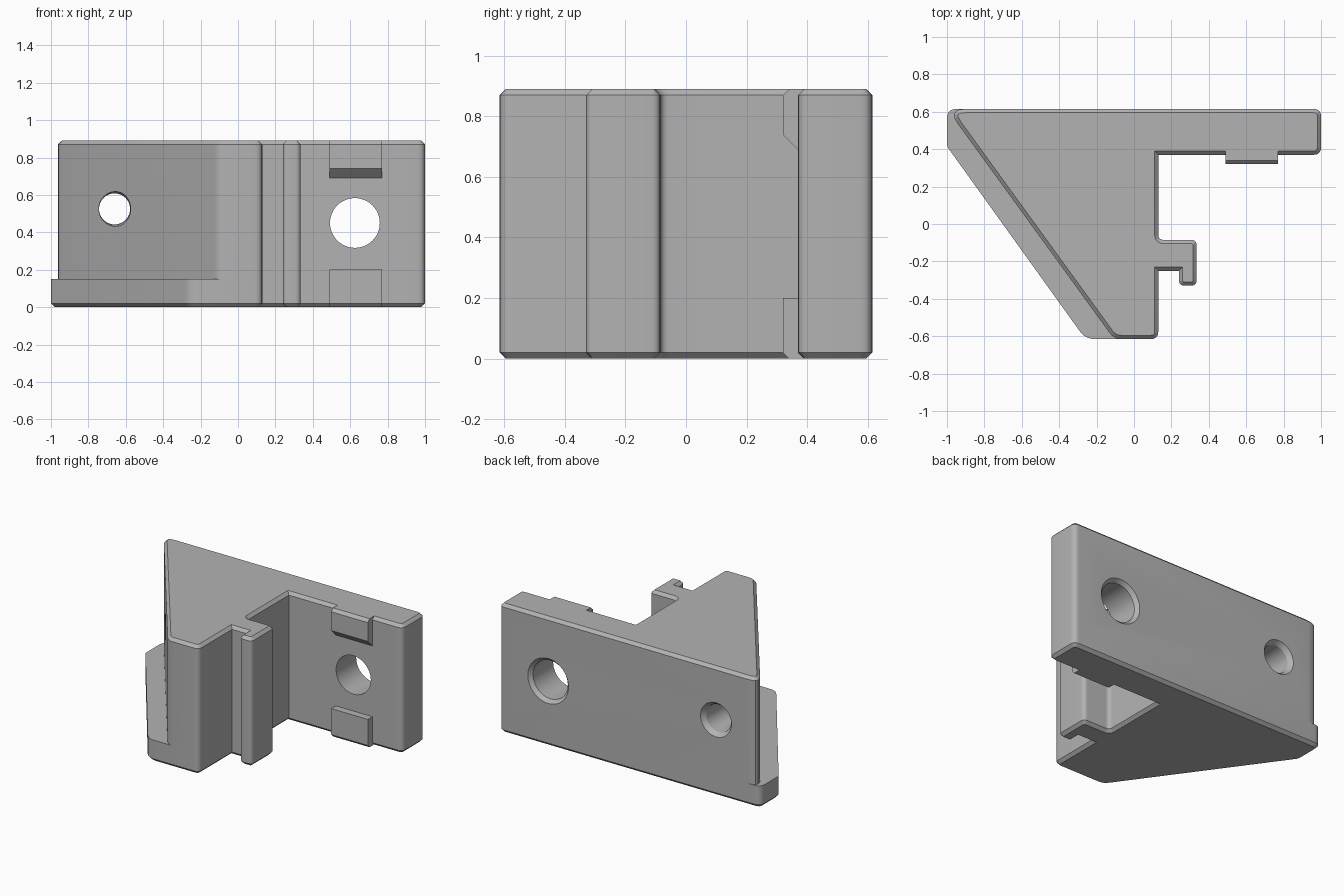
import bpy, bmesh, math
from mathutils import Vector

cube = bpy.data.objects.get("Cube")
if cube:
    bpy.data.objects.remove(cube)

grey = bpy.data.materials.new("mid grey")
grey.use_nodes = True
colour = (0.45, 0.45, 0.45, 1)
grey.diffuse_color = colour
grey.node_tree.nodes["Principled BSDF"].inputs["Base Color"].default_value = colour

HEIGHT, LEDGE, BACK, FRONT, CHAMFER = 0.89, 0.15, 0.615, -0.615, 0.02


def add_object(name, bm):
    bmesh.ops.recalc_face_normals(bm, faces=bm.faces)
    mesh = bpy.data.meshes.new(name)
    bm.to_mesh(mesh)
    bm.free()
    mesh.materials.append(grey)
    obj = bpy.data.objects.new(name, mesh)
    bpy.context.collection.objects.link(obj)
    return obj


def rounded(corners, steps=5):
    """Outline from (x, y, rounding) corners."""
    points = []
    for i, (x, y, r) in enumerate(corners):
        c = Vector((x, y))
        if r == 0:
            points.append(c)
            continue
        before = Vector(corners[i - 1][:2])
        after = Vector(corners[(i + 1) % len(corners)][:2])
        a = c + (before - c).normalized() * r
        b = c + (after - c).normalized() * r
        for k in range(steps + 1):
            t = k / steps
            points.append(a * (1 - t) ** 2 + c * 2 * t * (1 - t) + b * t * t)
    return points


def slab(name, corners, z_plain, z_chamfered):
    """Prism whose far cap has a chamfered rim."""
    sign = 1 if z_chamfered > z_plain else -1
    z_rim = z_chamfered - sign * CHAMFER
    bm = bmesh.new()
    outline = rounded(corners)
    rings = [[bm.verts.new((p.x, p.y, z)) for p in outline] for z in (z_plain, z_rim)]
    bm.faces.new(rings[0])
    cap = bm.faces.new(rings[1])
    n = len(outline)
    for i in range(n):
        j = (i + 1) % n
        bm.faces.new((rings[0][i], rings[0][j], rings[1][j], rings[1][i]))
    bmesh.ops.recalc_face_normals(bm, faces=bm.faces)
    bmesh.ops.inset_region(bm, faces=[cap], thickness=CHAMFER, depth=CHAMFER,
                           use_even_offset=True, use_boundary=True)
    return add_object(name, bm)


def lug(name, profile, x0, x1):
    """Side profile in (y, z) swept across x."""
    bm = bmesh.new()
    face = bm.faces.new([bm.verts.new((x0, y, z)) for y, z in profile])
    moved = bmesh.ops.extrude_face_region(bm, geom=[face])["geom"]
    verts = [v for v in moved if isinstance(v, bmesh.types.BMVert)]
    bmesh.ops.translate(bm, verts=verts, vec=(x1 - x0, 0, 0))
    return add_object(name, bm)


def bore(name, x, z, sections, sides=48):
    """Cutter along y from (y, half width, half height) sections."""
    bm = bmesh.new()
    rings = []
    for y, rx, rz in sections:
        angles = [math.tau * k / sides for k in range(sides)]
        rings.append([bm.verts.new((x + rx * math.cos(a), y, z + rz * math.sin(a)))
                      for a in angles])
    for a, b in zip(rings, rings[1:]):
        for i in range(sides):
            j = (i + 1) % sides
            bm.faces.new((a[i], a[j], b[j], b[i]))
    bm.faces.new(rings[0])
    bm.faces.new(rings[-1])
    return add_object(name, bm)


def combine(target, other, operation):
    mod = target.modifiers.new(operation.lower(), "BOOLEAN")
    mod.object, mod.operation, mod.solver = other, operation, "EXACT"
    bpy.context.view_layer.objects.active = target
    bpy.ops.object.modifier_apply(modifier=mod.name)
    bpy.data.objects.remove(other)


# Outline shared by both levels: arm, inner corner, hooked finger, front corner
shared = [
    (1, BACK, 0.04), (1, 0.37, 0.04), (0.13, 0.37, 0),
    (0.13, -0.085, 0.03), (0.335, -0.085, 0.03), (0.335, -0.33, 0.03),
    (0.24, -0.33, 0.03), (0.24, -0.25, 0), (0.13, -0.25, 0),
    (0.13, FRONT, 0.04),
]
upper_slope = [(-0.107, FRONT, 0.04), (-1, BACK, 0.1)]
lower_slope = [(-0.26, FRONT, 0.05), (-1, 0.415, 0.02), (-1, BACK, 0.05)]

# Body with the stepped ledge below the sloping side
bracket = slab("bracket_body", shared + upper_slope, LEDGE, HEIGHT)
combine(bracket, slab("ledge", shared + lower_slope, LEDGE, 0), "UNION")

# Retaining lugs above and below the large hole
lower_profile = [(0.5, 0), (0.34, 0), (0.32, 0.02), (0.32, 0.2), (0.5, 0.2)]
upper_profile = [(0.5, HEIGHT), (0.34, HEIGHT), (0.32, HEIGHT - CHAMFER),
                 (0.32, 0.74), (0.37, 0.69), (0.5, 0.69)]
for name, profile in (("lower_lug", lower_profile), ("upper_lug", upper_profile)):
    combine(bracket, lug(name, profile, 0.49, 0.77), "UNION")

# Through holes with countersunk back rims
combine(bracket, bore("large_hole", 0.625, 0.45, [
    (0.3, 0.133, 0.133), (0.59, 0.133, 0.133), (0.64, 0.178, 0.178)]), "DIFFERENCE")
combine(bracket, bore("small_hole", -0.66, 0.525, [
    (-0.1, 0.087, 0.102), (0.4, 0.083, 0.083), (0.585, 0.095, 0.095),
    (0.64, 0.137, 0.137)]), "DIFFERENCE")

# Smooth rounded corners, keep chamfers crisp
bpy.ops.object.select_all(action="DESELECT")
bracket.select_set(True)
bpy.context.view_layer.objects.active = bracket
bpy.ops.object.shade_smooth_by_angle(angle=math.radians(30))
